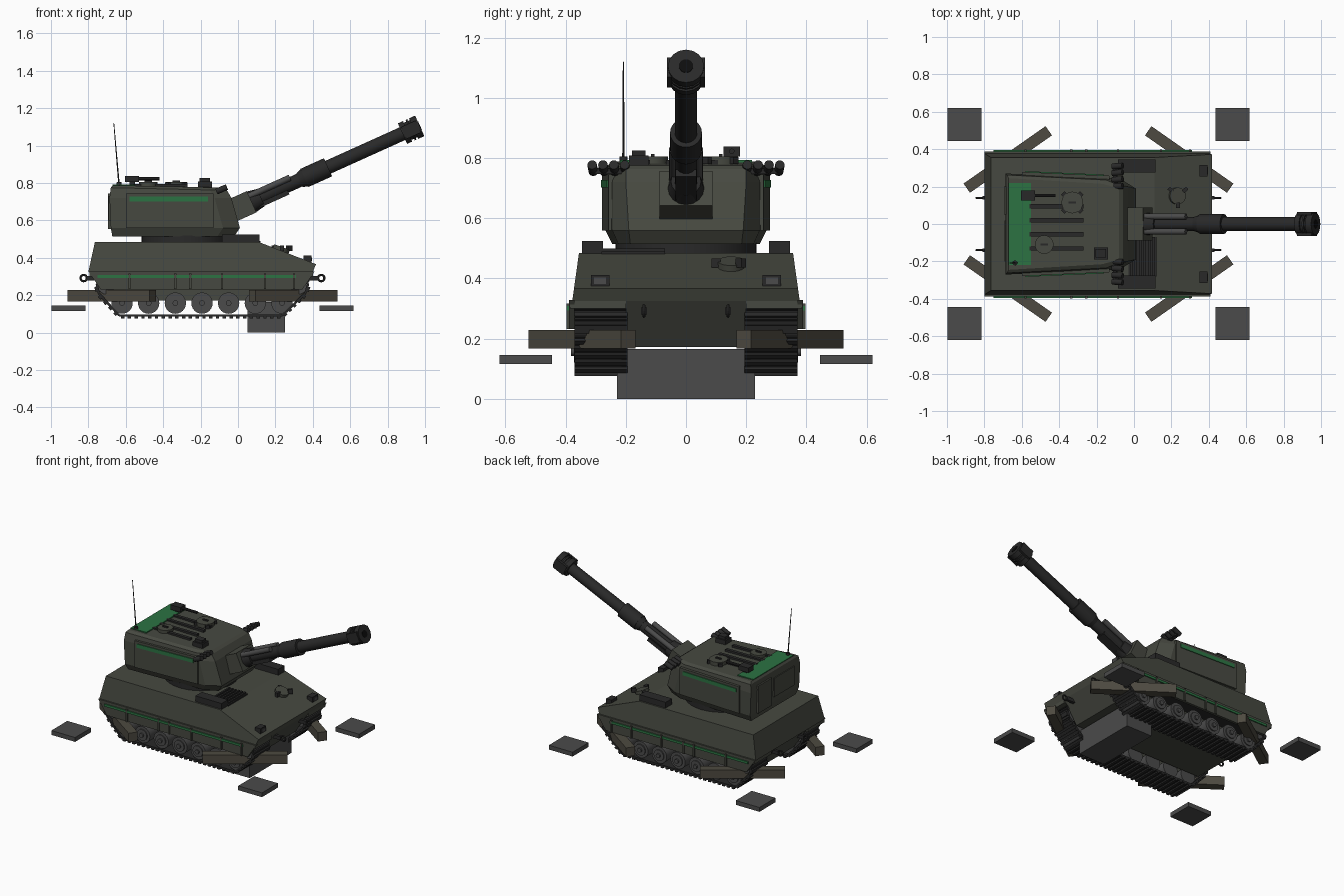
import bpy, bmesh, math
from mathutils import Vector, Matrix

if "Cube" in bpy.data.objects:
    bpy.data.objects.remove(bpy.data.objects["Cube"])


def mat(name, r, g, b):
    m = bpy.data.materials.new(name)
    m.diffuse_color = (r, g, b, 1)
    m.use_nodes = True
    m.node_tree.nodes["Principled BSDF"].inputs["Base Color"].default_value = m.diffuse_color
    return m


OLIVE = mat("olive", .062, .066, .052)
BROWN = mat("drab", .075, .068, .052)
DARK = mat("dark_metal", .022, .022, .022)
GREY = mat("steel", .07, .07, .07)
GREEN = mat("green", .025, .17, .055)
SIDES = ((-1, "right"), (1, "left"))


def finish(name, bm, m, smooth=False):
    bmesh.ops.recalc_face_normals(bm, faces=bm.faces)
    me = bpy.data.meshes.new(name)
    bm.to_mesh(me)
    bm.free()
    me.materials.append(m)
    if smooth:
        me.shade_smooth()
        me.set_sharp_from_angle(angle=.6)
    ob = bpy.data.objects.new(name, me)
    bpy.context.collection.objects.link(ob)
    return ob


def add_box(bm, c, size, rot=Matrix()):
    bmesh.ops.create_cube(bm, size=1, matrix=Matrix.Translation(c) @ rot @ Matrix.Diagonal((*size, 1)))


def box(name, lo, hi, m=OLIVE):
    bm = bmesh.new()
    lo, hi = Vector(lo), Vector(hi)
    add_box(bm, (lo + hi) / 2, hi - lo)
    return finish(name, bm, m)


def loft(name, rings, m=OLIVE):
    bm = bmesh.new()
    vs = [[bm.verts.new(p) for p in r] for r in rings]
    n = len(vs[0])
    for a, b in zip(vs, vs[1:]):
        for i in range(n):
            bm.faces.new((a[i], a[(i + 1) % n], b[(i + 1) % n], b[i]))
    bm.faces.new(vs[0])
    bm.faces.new(vs[-1])
    return finish(name, bm, m)


def prism(name, profile, y0, y1, m=OLIVE):
    return loft(name, [[(x, y, z) for x, z in profile] for y in (y0, y1)], m)


def add_cyl(bm, a, b, r, n=20, r2=None):
    a, b = Vector(a), Vector(b)
    rot = (b - a).to_track_quat('Z', 'Y').to_matrix().to_4x4()
    bmesh.ops.create_cone(bm, cap_ends=True, segments=n, radius1=r, radius2=r if r2 is None else r2,
                          depth=(b - a).length, matrix=Matrix.Translation((a + b) / 2) @ rot)


def cyl(name, a, b, r, m=DARK, n=20, r2=None):
    bm = bmesh.new()
    add_cyl(bm, a, b, r, n, r2)
    return finish(name, bm, m, True)


# Hull: upper body leans inward, lower tub sits between the tracks
upper = [(-.80, .325), (-.765, .485), (.11, .485), (.417, .366), (.40, .325)]
width = lambda z: .378 - .14 * (z - .325)
loft("upper_hull", [[(x, s * width(z), z) for x, z in upper] for s in (-1, 1)])
prism("lower_hull", [(-.79, .325), (.40, .325), (.30, .172), (-.69, .172)], -.2, .2)
box("engine_grille_base", (-.03, -.28, .48), (.12, -.07, .49), DARK)
bm = bmesh.new()
for i in range(6):
    add_box(bm, (-.015 + i * .024, -.175, .492), (.012, .21, .014))
finish("engine_grille_slats", bm, DARK)

# Driver hatch on the front slope
cyl("driver_hatch", (.225, .15, .43), (.235, .15, .458), .045, OLIVE)
bm = bmesh.new()
for a in (40, 140, 270):
    t = math.radians(a)
    add_box(bm, (.235 + .05 * math.cos(t), .15 + .05 * math.sin(t), .452), (.03, .02, .03), Matrix.Rotation(t, 4, 'Z'))
finish("driver_periscopes", bm, DARK)

# Track path, as a closed loop of x, z points
path = [Vector((x, 0, z)) for x, z in ((-.635, .092), (.235, .092), (.36, .21), (.375, .26),
                                      (.34, .305), (-.72, .305), (-.755, .26), (-.745, .21))]
for s, side in SIDES:
    bm = bmesh.new()
    for a, b in zip(path, path[1:] + path[:1]):
        d = b - a
        n = max(1, round(d.length / .036))
        rot = Matrix.Rotation(-math.atan2(d.z, d.x), 4, 'Y')
        out = rot @ Vector((0, 0, -1))
        for i in range(n):
            c = a + d * ((i + .5) / n) + Vector((0, s * .2825, 0))
            add_box(bm, c, (d.length / n, .175, .012), rot)
            add_box(bm, c + out * .009, (d.length / n * .5, .175, .014), rot)
    finish(side + "_track", bm, DARK)
    bm = bmesh.new()
    for i in range(7):
        x = -.62 + i * .1425
        add_cyl(bm, (x, s * .215, .158), (x, s * .365, .158), .057, 24)
        add_cyl(bm, (x, s * .36, .158), (x, s * .372, .158), .038, 20)
        add_cyl(bm, (x, s * .36, .158), (x, s * .382, .158), .015, 12)
    for x in (-.705, .325):
        add_cyl(bm, (x, s * .215, .25), (x, s * .36, .25), .045, 16)
    finish(side + "_road_wheels", bm, GREY, True)

    # Side skirt with dividers and green stripe
    prism(side + "_skirt", [(-.80, .328), (.41, .328), (.345, .232), (-.735, .232)], s * .37, s * .388)
    bm = bmesh.new()
    for x in (-.58, -.335, -.255, -.085, .145, .3):
        add_box(bm, (x, s * .39, .275), (.012, .014, .085))
    finish(side + "_skirt_dividers", bm, OLIVE)
    box(side + "_hull_stripe", (-.75, s * .386, .293), (.31, s * .395, .309), GREEN)
    for x, e in ((-.775, "rear"), (.385, "front")):
        box(f"{side}_{e}_mud_flap", (x - .02, s * .2, .30), (x + .015, s * .385, .325))

    # Stowage boxes and headlights
    box(side + "_deck_box", (-.085, s * .275, .48), (.115, s * .345, .525), DARK)
    box(side + "_headlight", (.35, s * .255, .375), (.392, s * .315, .412), DARK)
    box(side + "_headlight_lens", (.385, s * .265, .382), (.396, s * .305, .403), GREY)

    # Tow rings, stabiliser legs and ground pads, front and rear
    for e, end in ((1, "front"), (-1, "rear")):
        xc = -.19
        x = xc + e * .635
        bpy.ops.mesh.primitive_torus_add(major_radius=.017, minor_radius=.006, major_segments=16,
                                         minor_segments=6, location=(x, s * .14, .292),
                                         rotation=(math.pi / 2, 0, 0))
        ring = bpy.context.object
        ring.name = f"{side}_{end}_tow_ring"
        ring.data.materials.append(DARK)
        box(f"{side}_{end}_tow_lug", (x - e * .08, s * .13, .28), (x - e * .015, s * .15, .304), DARK)
        bm = bmesh.new()
        add_box(bm, (xc + e * .485, s * .345, .198), (.535, .06, .062), Matrix.Rotation(-e * s * math.radians(35), 4, 'Z'))
        finish(f"{side}_{end}_stabiliser_leg", bm, BROWN)
        xp = xc + e * .717
        box(f"{side}_{end}_ground_pad", (xp - .091, s * .445, .115), (xp + .091, s * .62, .145), GREY)

# Belly block under the nose
box("belly_spade", (.05, -.23, 0), (.25, .23, .165), GREY)

# Turret: stacked outlines (z, rear x, front x, rear width, shoulder width, face width)
cyl("turret_ring", (-.28, 0, .47), (-.28, 0, .52), .235, DARK, 32)
rings = []
for z, xr, xf, wr, wm, wf in ((.515, -.672, -.02, .245, .225, .185), (.56, -.68, .01, .268, .245, .19),
                              (.72, -.687, -.035, .270, .245, .20), (.775, -.68, -.06, .262, .235, .20),
                              (.788, -.67, -.08, .245, .215, .19)):
    half = [(xr, wr), (xf - .09, wm), (xf, wf)]
    if z > .77:
        dz = -.012
    else:
        dz = 0
    rings.append([(x, y, z + (dz if x > -.3 else 0)) for x, y in half] +
                 [(x, -y, z + (dz if x > -.3 else 0)) for x, y in reversed(half)])
loft("turret_shell", rings)
for s, side in SIDES:
    for part, x0, x1, z0, z1, off, m in (("panel", -.6, -.13, .56, .745, .012, OLIVE),
                                         ("stripe", -.58, -.16, .702, .728, .017, GREEN)):
        y = lambda x: .27 - (x + .68) * .044
        outline = [(x0, s * (y(x0) - .02)), (x1, s * (y(x1) - .02)), (x1, s * (y(x1) + off)), (x0, s * (y(x0) + off))]
        loft(f"{side}_turret_{part}", [[(x, yy, z) for x, yy in outline] for z in (z0, z1)], m)
    # Smoke dischargers
    bm = bmesh.new()
    add_box(bm, (-.1, s * .255, .757), (.025, .12, .02))
    for i in range(4):
        yy = s * (.2 + i * .036)
        add_cyl(bm, (-.115, yy, .755), (-.06, yy + s * .004, .778), .016, 12)
    finish(side + "_smoke_dischargers", bm, DARK, True)
box("turret_rear_door", (-.695, .05, .555), (-.67, .2, .745))
box("turret_rear_bin", (-.692, -.2, .6), (-.67, .02, .73))

# Roof fittings
box("roof_green_plate", (-.67, -.22, .78), (-.55, .22, .793), GREEN)
bm = bmesh.new()
for i in range(4):
    add_box(bm, (-.415, .095 - i * .075, .786), (.29, .022, .016))
finish("roof_ribs", bm, DARK)
for name, x, y, r in (("commander", -.33, .115, .058), ("loader", -.48, -.11, .05)):
    cyl(name + "_hatch", (x, y, .775), (x, y, .806), r, OLIVE, 20)
    box(name + "_hatch_handle", (x - .02, y - .006, .8), (x + .02, y + .006, .814), DARK)
bm = bmesh.new()
for k in range(4):
    t = math.radians(45 + 90 * k)
    add_box(bm, (-.33 + .06 * math.cos(t), .115 + .06 * math.sin(t), .792), (.025, .025, .022), Matrix.Rotation(t, 4, 'Z'))
finish("commander_periscopes", bm, DARK)
box("sight_box", (-.215, -.19, .775), (-.14, -.125, .808), DARK)
box("sight_cap", (-.205, -.18, .808), (-.15, -.135, .826), DARK)
box("machine_gun_body", (-.605, .125, .805), (-.53, .18, .838), DARK)
box("machine_gun_mount", (-.58, .14, .785), (-.55, .165, .81), DARK)
cyl("machine_gun_barrel", (-.54, .152, .823), (-.42, .152, .823), .009, DARK, 10)
cyl("antenna_base", (-.635, -.208, .78), (-.637, -.208, .805), .013, DARK, 12)
cyl("antenna", (-.636, -.208, .79), (-.664, -.208, 1.12), .004, DARK, 8, .002)

# Elevated gun, laid out along its own axis
ang = math.radians(24.3)
ROT = Matrix.Rotation(-ang, 4, 'Y')
G = lambda s, y=0, h=0: Vector((0, 0, .667)) + ROT @ Vector((s, y, h))
bm = bmesh.new()
add_box(bm, G(.005), (.15, .175, .125), ROT)
finish("mantlet", bm, OLIVE)
cyl("mantlet_collar", G(.07), G(.135), .062, DARK, 16, .05)
cyl("barrel", G(.05), G(1.0), .037, DARK, 24)
cyl("barrel_sleeve", G(.39), G(.528), .053, DARK, 24)
cyl("sleeve_taper", G(.36), G(.39), .04, DARK, 24, .05)
for s, side in SIDES:
    cyl(side + "_recoil_cylinder", G(.05, s * .04, .033), G(.32, s * .04, .033), .017, GREY, 12)
bm = bmesh.new()
add_box(bm, G(.17, 0, -.035), (.22, .07, .025), ROT)
finish("cradle", bm, DARK)
bm = bmesh.new()
for a, b, r in ((.965, .995, .06), (.995, 1.03, .05), (1.01, 1.02, .06), (1.03, 1.066, .06)):
    add_cyl(bm, G(a), G(b), r, 16)
for y in (-.055, .055):
    add_box(bm, G(1.015, y), (.085, .016, .07), ROT)
finish("muzzle_brake", bm, DARK, True)
cyl("bore", G(1.05), G(1.068), .024, mat("bore_black", .004, .004, .004), 16)
